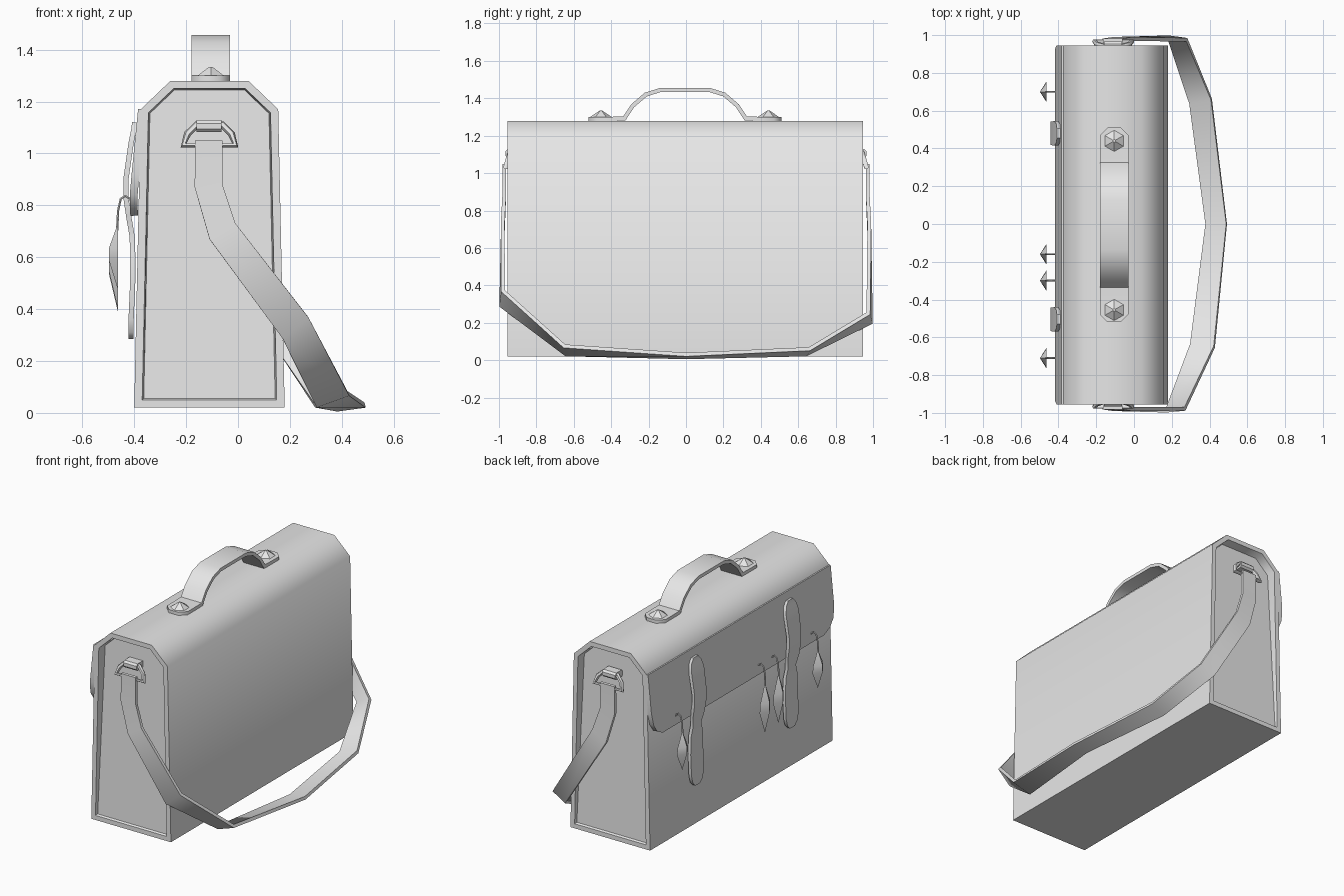
import bpy, bmesh, math
from mathutils import Vector

cube = bpy.data.objects.get("Cube")
if cube:
    bpy.data.objects.remove(cube, do_unlink=True)

grey = bpy.data.materials.new("plain_grey")
grey.use_nodes = True
grey.diffuse_color = (0.8, 0.8, 0.8, 1)
grey.node_tree.nodes["Principled BSDF"].inputs["Base Color"].default_value = (0.8, 0.8, 0.8, 1)


def select(ob):
    bpy.ops.object.select_all(action='DESELECT')
    ob.select_set(True)
    bpy.context.view_layer.objects.active = ob


def add_object(name, data):
    ob = bpy.data.objects.new(name, data)
    bpy.context.collection.objects.link(ob)
    data.materials.append(grey)
    select(ob)
    return ob


def finish(name, bm, smooth=50):
    mesh = bpy.data.meshes.new(name)
    bm.to_mesh(mesh)
    bm.free()
    ob = add_object(name, mesh)
    if smooth:
        bpy.ops.object.shade_smooth_by_angle(angle=math.radians(smooth))
    return ob


def ribbon(name, rows, thickness, smooth=50):
    """Solid band through pairs of edge points."""
    bm = bmesh.new()
    pairs = [[bm.verts.new(p) for p in row] for row in rows]
    for (a, b), (c, d) in zip(pairs, pairs[1:]):
        bm.faces.new((a, b, d, c))
    ob = finish(name, bm, 0)
    mod = ob.modifiers.new("thickness", 'SOLIDIFY')
    mod.thickness = thickness
    mod.offset = 0
    mod.use_even_offset = True
    bpy.ops.object.modifier_apply(modifier=mod.name)
    bpy.ops.object.shade_smooth_by_angle(angle=math.radians(smooth))
    return ob


def tube(name, points, radius, closed=False):
    curve = bpy.data.curves.new(name, 'CURVE')
    curve.dimensions = '3D'
    curve.bevel_depth = radius
    curve.bevel_resolution = 1
    curve.use_fill_caps = True
    spline = curve.splines.new('POLY')
    spline.points.add(len(points) - 1)
    for sp, p in zip(spline.points, points):
        sp.co = (*p, 1)
    spline.use_cyclic_u = closed
    add_object(name, curve)
    bpy.ops.object.convert(target='MESH')
    bpy.ops.object.shade_smooth_by_angle(angle=math.radians(50))


# Bag body: extruded end profile with sunken end panels
BACK, FRONT = 0.945, -0.955
profile = [(-0.40, 0.02), (0.18, 0.02), (0.155, 1.17), (0.04, 1.28), (-0.26, 1.28), (-0.375, 1.17)]
bm = bmesh.new()
cap = bm.faces.new([bm.verts.new((x, FRONT, z)) for x, z in profile])
extruded = bmesh.ops.extrude_face_region(bm, geom=[cap], use_keep_orig=True)
for v in extruded["geom"]:
    if isinstance(v, bmesh.types.BMVert):
        v.co.y = BACK
bmesh.ops.recalc_face_normals(bm, faces=bm.faces[:])
for end in [f for f in bm.faces if abs(f.normal.y) > 0.9]:
    inward = -math.copysign(1, end.normal.y)
    bmesh.ops.inset_region(bm, faces=[end], thickness=0.03, use_even_offset=True)
    bmesh.ops.inset_region(bm, faces=[end], thickness=0.006, use_even_offset=True)
    for v in end.verts:
        v.co.y += inward * (0.012 + 0.04 * v.co.z)
finish("bag_body", bm)

# Front flap with rounded lower corners
mid = (BACK + FRONT) / 2
flap_rows = [(1.17, -0.37, 0.95), (1.02, -0.385, 0.95), (0.92, -0.395, 0.95), (0.84, -0.402, 0.935),
             (0.79, -0.402, 0.90), (0.76, -0.40, 0.84)]
ribbon("flap", [((x, mid - w, z), (x, mid + w, z)) for z, x, w in flap_rows], 0.03)

# Two closure straps: height, depth, half width
latch_rows = [(1.12, -0.398, 0.025), (1.09, -0.402, 0.05), (1.04, -0.412, 0.065), (0.90, -0.432, 0.062),
              (0.83, -0.432, 0.062), (0.75, -0.42, 0.06), (0.68, -0.408, 0.042), (0.62, -0.406, 0.06),
              (0.50, -0.406, 0.065), (0.36, -0.412, 0.065), (0.31, -0.412, 0.05), (0.285, -0.412, 0.025)]
for side, y in (("left", 0.48), ("right", -0.505)):
    ribbon("closure_strap_" + side, [((x, y - w, z), (x, y + w, z)) for z, x, w in latch_rows], 0.02)

# Carrying handle: length, height, half width
handle_x = -0.105
half = [(0.515, 1.29, 0.035), (0.475, 1.29, 0.075), (0.40, 1.29, 0.075), (0.325, 1.292, 0.075),
        (0.28, 1.36, 0.075), (0.21, 1.42, 0.075), (0.13, 1.445, 0.075)]
handle_rows = half + [(-y, z, w) for y, z, w in reversed(half)]
ribbon("handle", [((handle_x - w, y - 0.005, z), (handle_x + w, y - 0.005, z))
                  for y, z, w in handle_rows], 0.022)

# Faceted handle studs
for side, y in (("back", 0.44), ("front", -0.455)):
    bm = bmesh.new()
    bmesh.ops.create_cone(bm, cap_ends=True, segments=6, radius1=0.06, radius2=0.008, depth=0.035)
    bmesh.ops.translate(bm, verts=bm.verts[:], vec=(handle_x, y, 1.316))
    finish("handle_stud_" + side, bm, 20)

# Shoulder strap: pairs of inner and outer edge points from one end to the other
near = [((-0.165, 0.972, 1.05), (-0.06, 0.972, 1.05)), ((-0.167, 0.972, 0.87), (-0.06, 0.972, 0.88)),
        ((-0.11, 0.98, 0.67), (-0.01, 0.98, 0.73))]
mirror = lambda rows: [tuple((x, -y, z) for x, y, z in row) for row in rows]
strap_rows = mirror(near) + [
    ((0.17, -0.988, 0.29), (0.27, -0.978, 0.37)),
    ((0.30, -0.64, 0.03), (0.425, -0.65, 0.075)),
    ((0.38, 0, 0.015), (0.49, 0, 0.03)),
    ((0.295, 0.64, 0.03), (0.41, 0.66, 0.06)),
    ((0.18, 0.988, 0.20), (0.28, 0.975, 0.25))] + near[::-1]
ribbon("shoulder_strap", strap_rows, 0.02, 60)

# Strap rings and the loops that hold them
ring = [(-0.21, 1.03), (-0.195, 1.075), (-0.16, 1.11), (-0.06, 1.11), (-0.025, 1.075), (-0.01, 1.03)]
for side, s in (("back", 1), ("front", -1)):
    tube("strap_ring_" + side, [(x, s * (0.965 - 0.3 * (z - 1.03)), z) for x, z in ring], 0.014, True)
    bm = bmesh.new()
    bmesh.ops.create_cube(bm, size=1)
    for v in bm.verts:
        v.co = Vector((-0.112, s * 0.925, 1.105)) + v.co * Vector((0.096, 0.08, 0.046))
    bmesh.ops.bevel(bm, geom=[e for e in bm.edges if abs(e.verts[0].co.x - e.verts[1].co.x) > 0.05],
                    offset=0.012, segments=1, affect='EDGES')
    finish("ring_loop_" + side, bm, 0)

# Hanging charms: flat-backed leaf shapes on thin hooks
for i, (y, top, bottom) in enumerate([(0.70, 0.73, 0.475), (-0.16, 0.72, 0.39),
                                      (-0.30, 0.73, 0.40), (-0.71, 0.73, 0.475)], 1):
    high, low = top - 0.38 * (top - bottom), top - 0.55 * (top - bottom)
    bm = bmesh.new()
    rim = [bm.verts.new((-0.463, y + dy, z)) for dy, z in
           [(0, top), (0.05, high), (0.055, low), (0, bottom), (-0.055, low), (-0.05, high)]]
    ridge = [bm.verts.new((-0.498, y, z)) for z in (high, low)]
    bm.faces.new(rim)
    for s in (1, -1):
        bm.faces.new((rim[0], rim[s], ridge[0]))
        bm.faces.new((rim[s], rim[2 * s], ridge[1], ridge[0]))
        bm.faces.new((rim[2 * s], rim[3], ridge[1]))
    bmesh.ops.recalc_face_normals(bm, faces=bm.faces[:])
    finish("charm_%d" % i, bm, 20)
    hook = [(-0.41, 0.80), (-0.415, 0.825), (-0.435, 0.836), (-0.452, 0.825), (-0.462, 0.78), (-0.466, top - 0.02)]
    tube("charm_hook_%d" % i, [(x, y, z) for x, z in hook], 0.005)
